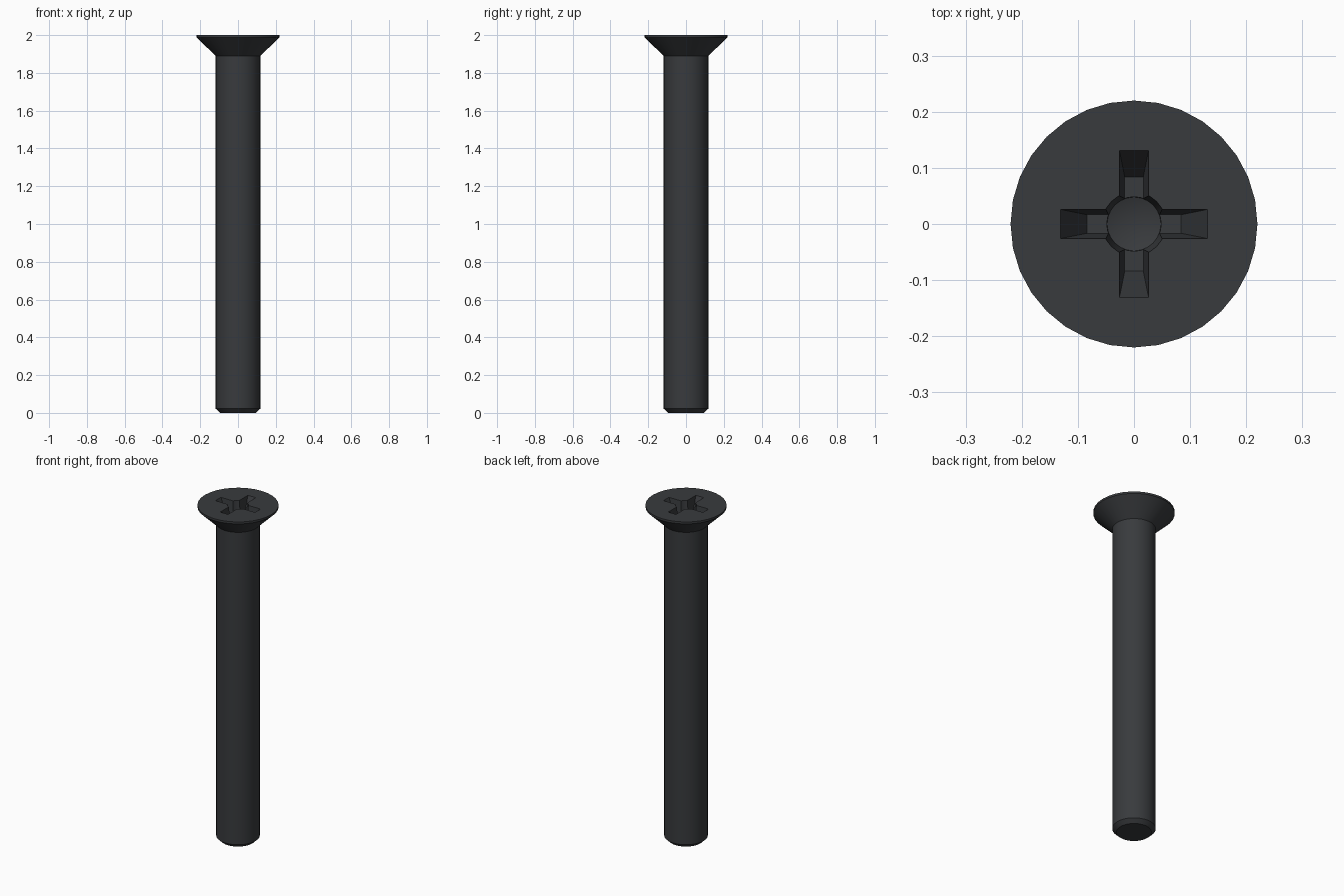
import bpy, bmesh, math

if "Cube" in bpy.data.objects:
    bpy.data.objects.remove(bpy.data.objects["Cube"])

SIDES = 32


def finish(name, bm):
    bmesh.ops.recalc_face_normals(bm, faces=bm.faces)
    me = bpy.data.meshes.new(name)
    bm.to_mesh(me)
    bm.free()
    ob = bpy.data.objects.new(name, me)
    bpy.context.collection.objects.link(ob)
    return ob


def lathe(name, profile, sides):
    """Closed solid of revolution; a zero radius makes a point."""
    bm = bmesh.new()
    rings = []
    for r, z in profile:
        if r == 0:
            rings.append([bm.verts.new((0, 0, z))] * sides)
        else:
            rings.append([bm.verts.new((r * math.cos(2 * math.pi * i / sides),
                                        r * math.sin(2 * math.pi * i / sides), z))
                          for i in range(sides)])
    for a, b in zip(rings, rings[1:]):
        for i in range(sides):
            j = (i + 1) % sides
            quad = list(dict.fromkeys((a[i], a[j], b[j], b[i])))
            bm.faces.new(quad)
    for ring in (rings[0], rings[-1]):
        if ring[0] is not ring[1]:
            bm.faces.new(ring)
    return finish(name, bm)


def tapered_bar(name, bottom, top, turn):
    """Bar whose (half length, half width, z) differs at bottom and top."""
    bm = bmesh.new()
    bmesh.ops.create_cube(bm, size=2)
    for v in bm.verts:
        l, w, z = top if v.co.z > 0 else bottom
        v.co = (v.co.x * l, v.co.y * w, z)
    ob = finish(name, bm)
    if turn:
        for v in ob.data.vertices:
            v.co.x, v.co.y = -v.co.y, v.co.x
    return ob


# screw body: chamfered tip, shank, countersunk head with thin rim
screw = lathe("countersunk_screw", [(0.095, 0), (0.118, 0.022), (0.118, 1.89),
                                    (0.22, 1.988), (0.22, 2.0)], SIDES)

# cross recess: two tapered slots and a conical centre well
low, high = (0.084, 0.0165, 1.9), (0.1545, 0.0308, 2.05)
cutters = [tapered_bar("slot_cutter_x", low, high, False),
           tapered_bar("slot_cutter_y", low, high, True),
           lathe("well_cutter", [(0, 1.875), (0.048, 1.893), (0.061, 2.05)], 24)]

bpy.context.view_layer.objects.active = screw
screw.select_set(True)
for c in cutters:
    c.hide_render = True
    mod = screw.modifiers.new("recess", 'BOOLEAN')
    mod.operation = 'DIFFERENCE'
    mod.solver = 'EXACT'
    mod.object = c
    bpy.ops.object.modifier_apply(modifier=mod.name)
for c in cutters:
    bpy.data.objects.remove(c)

# blackened steel
mat = bpy.data.materials.new("black_steel")
mat.diffuse_color = (0.04, 0.043, 0.047, 1)
mat.use_nodes = True
mat.node_tree.nodes["Principled BSDF"].inputs["Base Color"].default_value = mat.diffuse_color
screw.data.materials.clear()
screw.data.materials.append(mat)
bpy.ops.object.shade_smooth_by_angle(angle=math.radians(30))
